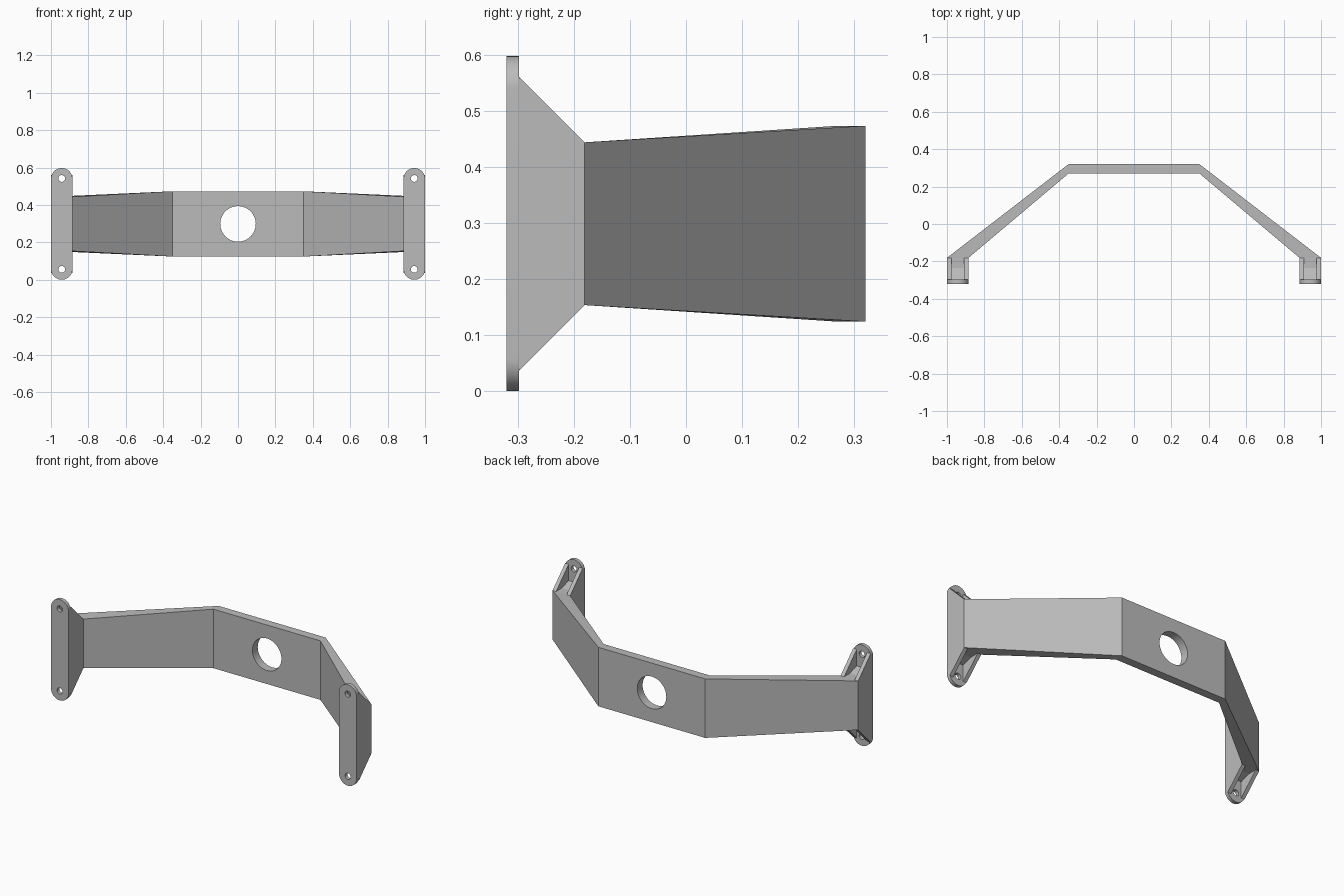
import bpy, bmesh, math
from mathutils import Matrix, Vector

cube = bpy.data.objects.get("Cube")
if cube:
    bpy.data.objects.remove(cube)

grey = bpy.data.materials.new("plain grey")
grey.use_nodes = True
colour = (0.5, 0.5, 0.5, 1)
grey.diffuse_color = colour
grey.node_tree.nodes["Principled BSDF"].inputs["Base Color"].default_value = colour

MID = 0.2985          # height of the centre line
HALF = MID            # half height of the mounting plates
X0, X1 = 0.885, 1.0   # inner and outer edge of a bracket
XC, R = (X0 + X1) / 2, (X1 - X0) / 2
FRONT, PLATE, END = -0.32, -0.298, -0.181
END_H = 0.145
WALL = 0.023


def finish(name, bm):
    bmesh.ops.recalc_face_normals(bm, faces=bm.faces)
    mesh = bpy.data.meshes.new(name)
    bm.to_mesh(mesh)
    bm.free()
    ob = bpy.data.objects.new(name, mesh)
    bpy.context.collection.objects.link(ob)
    mesh.materials.append(grey)
    return ob


def prism(name, outline, shift):
    """Extrude a closed outline of 3D points along a vector."""
    bm = bmesh.new()
    face = bm.faces.new([bm.verts.new(p) for p in outline])
    new = bmesh.ops.extrude_face_region(bm, geom=[face])["geom"]
    verts = [v for v in new if isinstance(v, bmesh.types.BMVert)]
    bmesh.ops.translate(bm, verts=verts, vec=shift)
    return finish(name, bm)


def drill(ob, x, y, z, radius):
    """Cut a round hole running front to back."""
    bm = bmesh.new()
    bmesh.ops.create_cone(bm, cap_ends=True, segments=48, radius1=radius, radius2=radius,
                          depth=0.2, matrix=Matrix.Translation((x, y, z))
                          @ Matrix.Rotation(math.pi / 2, 4, 'X'))
    cutter = finish("hole_cutter", bm)
    cutter.hide_render = True
    mod = ob.modifiers.new("hole", 'BOOLEAN')
    mod.operation, mod.solver, mod.object = 'DIFFERENCE', 'EXACT', cutter
    bpy.context.view_layer.objects.active = ob
    bpy.ops.object.modifier_apply(modifier=mod.name)
    bpy.data.objects.remove(cutter)


def smooth(ob):
    bpy.ops.object.select_all(action='DESELECT')
    ob.select_set(True)
    bpy.context.view_layer.objects.active = ob
    bpy.ops.object.shade_smooth_by_angle(angle=math.radians(30))


# Bent beam: stations of (front x, front y, back x, back y, half height)
half = [(X0, END, X1, END, END_H), (0.35, 0.27, 0.35, 0.32, 0.1745)]
stations = [(-a, b, -c, d, h) for a, b, c, d, h in half] + half[::-1]
bm = bmesh.new()
rings = [[bm.verts.new(p) for p in ((fx, fy, MID - h), (bx, by, MID - h),
                                    (bx, by, MID + h), (fx, fy, MID + h))]
         for fx, fy, bx, by, h in stations]
for a, b in zip(rings, rings[1:]):
    for i in range(4):
        j = (i + 1) % 4
        bm.faces.new((a[i], a[j], b[j], b[i]))
bm.faces.new(rings[0])
bm.faces.new(rings[-1])
beam = finish("bent_beam", bm)
drill(beam, 0, 0.295, MID, 0.095)
smooth(beam)

# Brackets at both ends
for side, s in (("left", 1), ("right", -1)):
    # Rounded mounting plate with two bolt holes
    outline = []
    for up, start in ((1, 0), (-1, math.pi)):
        for i in range(25):
            t = start + math.pi * i / 24
            outline.append((s * XC + R * math.cos(t), FRONT,
                            MID + up * (HALF - R) + R * math.sin(t)))
    plate = prism(side + "_mounting_plate", outline, Vector((0, PLATE - FRONT, 0)))
    for up in (1, -1):
        drill(plate, s * XC, FRONT, MID + up * 0.243, 0.018)
    smooth(plate)

    # Tapered cheeks on either side of the bolt pockets
    for label, x in (("inner", X0), ("outer", X1 - WALL)):
        cheek = [(s * x, PLATE, MID - 0.262), (s * x, END, MID - END_H),
                 (s * x, END, MID + END_H), (s * x, PLATE, MID + 0.262)]
        prism(f"{side}_{label}_cheek", cheek, Vector((s * WALL, 0, 0)))

    # Solid core, with the pocket floors at top and bottom
    x = s * (X0 + WALL)
    step = -0.235
    core = [(x, PLATE, MID - 0.165), (x, step, MID - END_H), (x, END, MID - END_H),
            (x, END, MID + END_H), (x, step, MID + END_H), (x, PLATE, MID + 0.165)]
    prism(side + "_bracket_core", core, Vector((s * (X1 - X0 - 2 * WALL), 0, 0)))
